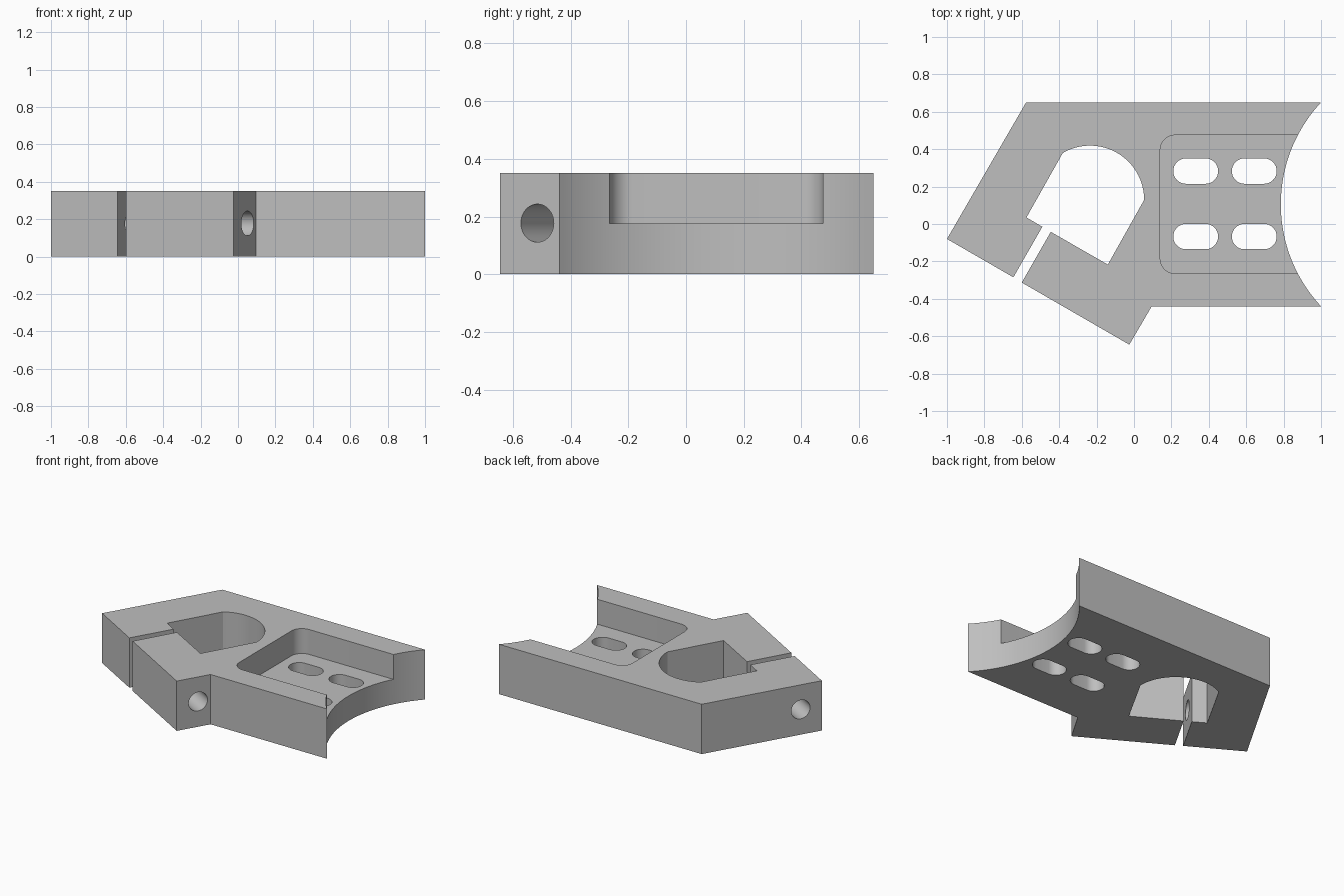
import bpy, bmesh
from math import radians, cos, sin, asin
from mathutils import Vector

cube = bpy.data.objects.get("Cube")
if cube:
    bpy.data.objects.remove(cube, do_unlink=True)

HEIGHT = 0.35

grey = bpy.data.materials.new("plain grey")
grey.use_nodes = True
GREY = (0.52, 0.52, 0.52, 1)
grey.diffuse_color = GREY
grey.node_tree.nodes["Principled BSDF"].inputs["Base Color"].default_value = GREY


def arc(cx, cy, r, start, end, steps):
    """Points on a circle, angles in degrees."""
    angles = [radians(start + (end - start) * i / steps) for i in range(steps + 1)]
    return [(cx + r * cos(a), cy + r * sin(a)) for a in angles]


def finish(name, bm):
    bmesh.ops.recalc_face_normals(bm, faces=bm.faces)
    mesh = bpy.data.meshes.new(name)
    bm.to_mesh(mesh)
    bm.free()
    mesh.materials.append(grey)
    obj = bpy.data.objects.new(name, mesh)
    bpy.context.collection.objects.link(obj)
    return obj


def prism(name, outline, low, high):
    bm = bmesh.new()
    face = bm.faces.new([bm.verts.new((x, y, low)) for x, y in outline])
    top = bmesh.ops.extrude_face_region(bm, geom=[face])["geom"]
    verts = [v for v in top if isinstance(v, bmesh.types.BMVert)]
    bmesh.ops.translate(bm, verts=verts, vec=(0, 0, high - low))
    return finish(name, bm)


def cut(target, cutter):
    cutter.hide_render = True
    mod = target.modifiers.new(cutter.name, "BOOLEAN")
    mod.operation, mod.solver, mod.object = "DIFFERENCE", "EXACT", cutter
    bpy.context.view_layer.objects.active = target
    bpy.ops.object.modifier_apply(modifier=mod.name)
    bpy.data.objects.remove(cutter, do_unlink=True)


# Body outline: split clamp with arched opening, tail with a concave end
mid_y, half, sag = 0.105, 0.545, 0.215
radius = (half ** 2 + sag ** 2) / (2 * sag)
swing = 180 / 3.14159265 * asin(half / radius)
outline = [(-1, -0.08), (-0.645, -0.285), (-0.49, -0.015), (-0.575, 0.035)]
outline += arc(-0.235, 0.13, 0.289, 120.3, -0.3, 40)
outline += [(-0.14, -0.217), (-0.445, -0.042), (-0.6, -0.313),
            (-0.025, -0.645), (0.095, -0.44)]
outline += arc(1 - sag + radius, mid_y, radius, 180 + swing, 180 - swing, 48)
outline += [(-0.577, 0.65)]
body = prism("clamp_bracket", outline, 0, HEIGHT)

# Recessed pocket, open toward the concave end
r = 0.08
pocket = [(1.2, -0.265), (1.2, 0.475)]
pocket += arc(0.14 + r, 0.475 - r, r, 90, 180, 12)
pocket += arc(0.14 + r, -0.265 + r, r, 180, 270, 12)
cut(body, prism("pocket_cutter", pocket, 0.175, HEIGHT + 0.1))

# Four mounting slots through the pocket floor
r = 0.068
for x in (0.33, 0.643):
    for y in (0.283, -0.067):
        slot = arc(x + 0.052, y, r, -90, 90, 16) + arc(x - 0.052, y, r, 90, 270, 16)
        cut(body, prism("slot_cutter", slot, -0.1, 0.25))

# Clamp screw hole running across the split
bm = bmesh.new()
bmesh.ops.create_cone(bm, cap_ends=True, segments=40, radius1=0.066,
                      radius2=0.066, depth=1.5)
hole = finish("screw_hole_cutter", bm)
axis = Vector((cos(radians(-30)), sin(radians(-30)), 0))
hole.rotation_euler = axis.to_track_quat("Z", "Y").to_euler()
hole.location = Vector((0.05, -0.515, 0.177)) - axis * 0.56
bpy.context.view_layer.update()
cut(body, hole)

# Smooth the curved walls, keep the corners sharp
bpy.ops.object.select_all(action="DESELECT")
body.select_set(True)
bpy.context.view_layer.objects.active = body
bpy.ops.object.shade_smooth_by_angle(angle=radians(20))
